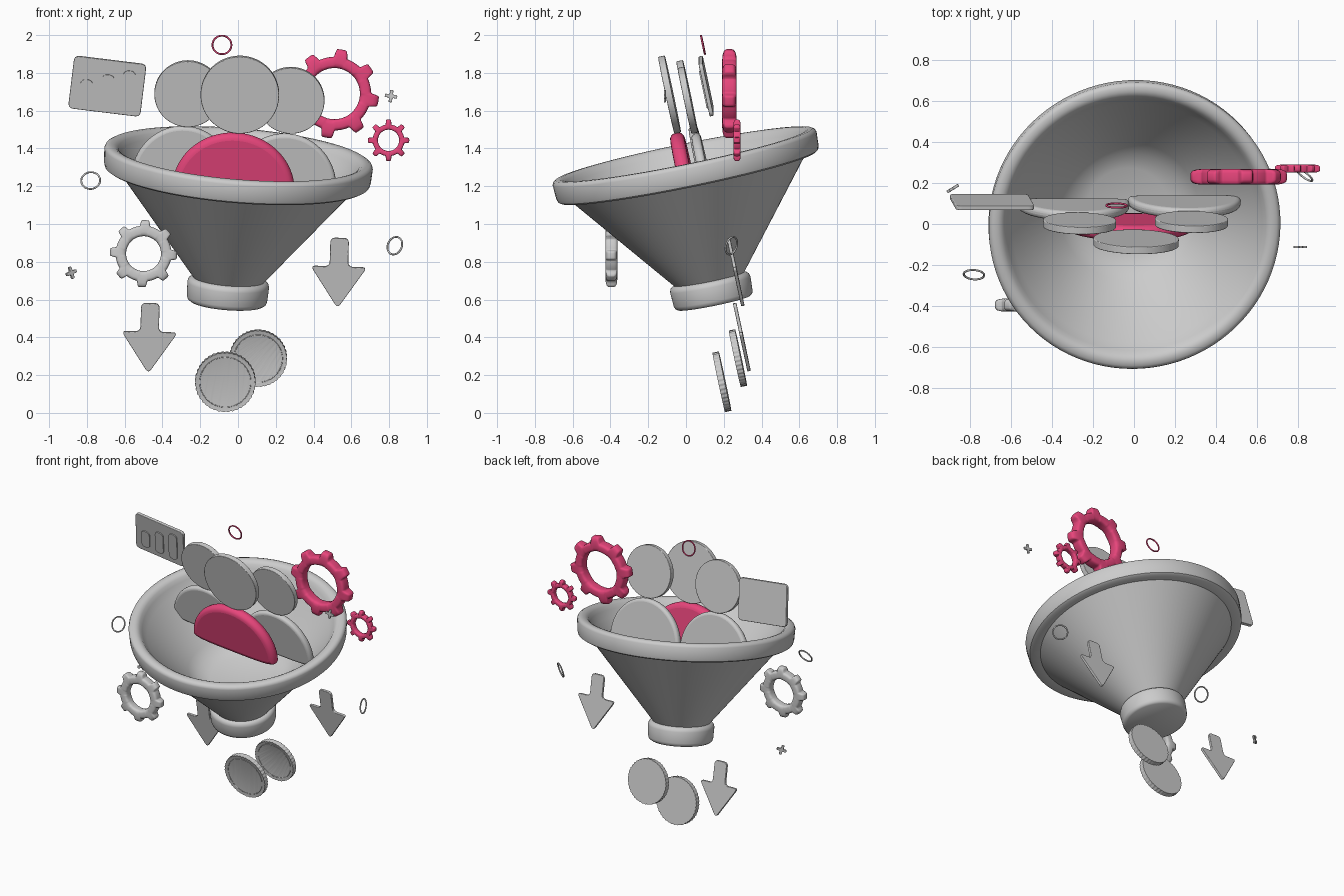
import bpy, bmesh
from math import sin, cos, pi, radians, copysign
from mathutils import Matrix, Vector, Euler

if "Cube" in bpy.data.objects:
    bpy.data.objects.remove(bpy.data.objects["Cube"])

LEAN, ROLL = 12, 4.7          # shared tilt of the whole composition
pink = bpy.data.materials.new("pink")
pink.diffuse_color = (0.8, 0.06, 0.2, 1)
pink.use_nodes = True
pink.node_tree.nodes["Principled BSDF"].inputs["Base Color"].default_value = pink.diffuse_color
UPRIGHT = Matrix.Rotation(pi / 2, 4, 'X')   # local XY outline -> faces -y


def spow(v, e):
    return copysign(abs(v) ** e, v)


def finish(bm, name, loc, rot=(LEAN, ROLL, 0), mat=None, upright=True, bevel=0, angle=35):
    bmesh.ops.recalc_face_normals(bm, faces=bm.faces)
    me = bpy.data.meshes.new(name)
    bm.to_mesh(me)
    bm.free()
    ob = bpy.data.objects.new(name, me)
    bpy.context.collection.objects.link(ob)
    m = Matrix.Translation(loc) @ Euler([radians(a) for a in rot]).to_matrix().to_4x4()
    ob.matrix_world = m @ UPRIGHT if upright else m
    if mat:
        me.materials.append(mat)
    bpy.ops.object.select_all(action='DESELECT')
    bpy.context.view_layer.objects.active = ob
    ob.select_set(True)
    bpy.ops.object.shade_smooth_by_angle(angle=radians(angle))
    if bevel:
        b = ob.modifiers.new("bevel", 'BEVEL')
        b.width, b.segments, b.limit_method = bevel, 4, 'ANGLE'
        b.angle_limit, b.use_clamp_overlap = radians(50), False
    return ob


def grid(sections, close_section):
    """Skin a closed ring of cross-sections."""
    bm = bmesh.new()
    rows = [[bm.verts.new(p) for p in s] for s in sections]
    k = len(rows[0])
    for i, a in enumerate(rows):
        b = rows[(i + 1) % len(rows)]
        for j in range(k if close_section else k - 1):
            bm.faces.new((a[j], b[j], b[(j + 1) % k], a[(j + 1) % k]))
    bmesh.ops.remove_doubles(bm, verts=bm.verts, dist=1e-5)
    return bm


def plate(name, outline, thick, loc, bevel=0.004, recess=None, **kw):
    """Extruded flat outline, optionally with a sunken front face."""
    bm = bmesh.new()
    f = bm.faces.new([bm.verts.new((x, y, -thick / 2)) for x, y in outline])
    new = bmesh.ops.extrude_face_region(bm, geom=[f])['geom']
    bmesh.ops.translate(bm, verts=[g for g in new if isinstance(g, bmesh.types.BMVert)], vec=(0, 0, thick))
    bmesh.ops.recalc_face_normals(bm, faces=bm.faces)
    if recess:
        front = [g for g in bm.faces if g.normal.z > 0.9]
        bmesh.ops.inset_region(bm, faces=front, thickness=recess[0])
        bmesh.ops.translate(bm, verts=list(front[0].verts), vec=(0, 0, -recess[1]))
    return finish(bm, name, loc, bevel=bevel, **kw)


def rounded(pts, r, seg=8):
    out = []
    for i, p in enumerate(pts):
        p, a, b = Vector(p), Vector(pts[i - 1]), Vector(pts[(i + 1) % len(pts)])
        s, e = p + (a - p).normalized() * r, p + (b - p).normalized() * r
        out += [s.lerp(p, t / seg).lerp(p.lerp(e, t / seg), t / seg) for t in range(seg + 1)]
    return out


def circle(r, n=72):
    return [(r * cos(2 * pi * i / n), r * sin(2 * pi * i / n)) for i in range(n)]


def rect(w, h):
    return [(-w / 2, -h / 2), (w / 2, -h / 2), (w / 2, h / 2), (-w / 2, h / 2)]


def dome(w, h, base=0.045, n=72):
    out = []
    for i in range(n):
        c, s = cos(2 * pi * i / n), sin(2 * pi * i / n)
        out.append((w * c, h * s) if s >= 0 else (w * spow(c, 0.5), base * spow(s, 0.7)))
    return out


def gear(name, r_out, r_body, r_in, thick, loc, phase, mat=None, n=192, k=16):
    secs = []
    for i in range(n):
        a = 2 * pi * i / n
        t = min(1, max(0, (cos(8 * (a - radians(phase))) - 0.02) / 0.68))
        t = t * t * (3 - 2 * t)
        ro = r_body + (r_out - r_body) * t
        sec = []
        for j in range(k):
            q = 2 * pi * (j + 0.5) / k
            u = spow(cos(q), 0.5)
            r = (ro + r_in) / 2 + (ro - r_in) / 2 * u
            z = thick / 2 * spow(sin(q), 0.5) * (1 - 0.2 * t * max(0, u))
            sec.append((r * cos(a), r * sin(a), z))
        secs.append(sec)
    finish(grid(secs, True), name, loc, rot=(0, 0, 0), mat=mat, angle=60)


def ring(name, r, tube, loc, rot, mat=None):
    secs = [[((r + tube * cos(q)) * cos(a), (r + tube * cos(q)) * sin(a), tube * sin(q))
             for q in [2 * pi * j / 8 for j in range(8)]]
            for a in [2 * pi * i / 48 for i in range(48)]]
    finish(grid(secs, True), name, loc, rot=rot, mat=mat, angle=60)


# Funnel: bowl, rim, cone and closed spout collar in one turned profile
profile = [(0, -0.39), (0.2, -0.385), (0.28, -0.36), (0.34, -0.31), (0.595, -0.025), (0.625, 0.02),
           (0.64, 0.045), (0.655, 0.056), (0.67, 0.061), (0.693, 0.06), (0.707, 0.052), (0.713, 0.038),
           (0.709, -0.035), (0.703, -0.055), (0.688, -0.064), (0.635, -0.064), (0.19, -0.615), (0.2, -0.618),
           (0.212, -0.628), (0.217, -0.645), (0.213, -0.72), (0.208, -0.736), (0.195, -0.745), (0, -0.745)]
lathe = [[(r * cos(a), r * sin(a), z) for r, z in profile] for a in [2 * pi * i / 96 for i in range(96)]]
finish(grid(lathe, False), "funnel", (0, 0, 1.31), rot=(11.5, ROLL, 0), upright=False, angle=40)

# Three figures: head discs and rounded shoulders
for name, r, loc in (("left_head", 0.178, (-0.265, 0.003, 1.69)),
                     ("middle_head", 0.208, (0.01, -0.087, 1.685)),
                     ("right_head", 0.178, (0.28, 0.01, 1.655))):
    plate(name, circle(r), 0.036, loc)
plate("left_shoulders", dome(0.272, 0.29), 0.05, (-0.295, 0.095, 1.235), bevel=0.02)
plate("right_shoulders", dome(0.275, 0.29), 0.05, (0.245, 0.11, 1.195), bevel=0.02)
plate("middle_shoulders", dome(0.325, 0.31), 0.078, (-0.025, 0.012, 1.18), bevel=0.035, mat=pink)

# Chart card with three raised bars
card_rot = (LEAN, 7, 0)
card_loc = Vector((-0.692, 0.107, 1.73))
turn = Euler([radians(a) for a in card_rot]).to_matrix()
plate("chart_card", rounded(rect(0.385, 0.285), 0.03), 0.022, card_loc, rot=card_rot)
for i, h in enumerate((0.13, 0.17, 0.205)):
    off = turn @ Vector((-0.11 + 0.11 * i, -0.011, -0.105 + h / 2))
    plate(f"chart_bar_{i + 1}", rounded(rect(0.066, h), 0.032), 0.014, card_loc + off,
          bevel=0, rot=card_rot)

# Gears
gear("large_gear", 0.237, 0.195, 0.135, 0.078, (0.51, 0.23, 1.69), 80, pink)
gear("small_gear", 0.11, 0.084, 0.056, 0.04, (0.797, 0.27, 1.443), 0, pink)
gear("grey_gear", 0.178, 0.148, 0.092, 0.065, (-0.50, -0.395, 0.843), -3)

# Downward arrows
arrow = [(-0.049, 0.18), (-0.049, 0.025), (-0.149, 0.025), (0, -0.2), (0.149, 0.025), (0.049, 0.025), (0.049, 0.18)]
for name, loc in (("right_arrow", (0.533, 0.262, 0.75)), ("left_arrow", (-0.469, 0.295, 0.405))):
    plate(name, rounded(arrow, 0.028), 0.018, loc, rot=(LEAN, 1.8, 0))

# Coins with reeded edges and a sunken face
for name, r, loc in (("front_coin", 0.161, (-0.067, 0.19, 0.165)), ("back_coin", 0.153, (0.107, 0.275, 0.29))):
    reeded = [((r - 0.003 * (i // 2 % 2)) * cos(2 * pi * i / 160), (r - 0.003 * (i // 2 % 2)) * sin(2 * pi * i / 160))
              for i in range(160)]
    plate(name, reeded, 0.034, loc, bevel=0, recess=(0.012, 0.003))
    out = Euler((radians(LEAN), radians(ROLL), 0)).to_matrix() @ Vector((0, -0.014, 0))
    ring(name + "_inner_ring", r * 0.84, 0.002, Vector(loc) + out, (LEAN, ROLL, 0))

# Floating rings and plus signs
ring("top_ring", 0.05, 0.005, (-0.085, 0.09, 1.948), (LEAN, ROLL, 0), pink)
ring("left_ring", 0.05, 0.005, (-0.78, -0.247, 1.23), (-27, 0, -4))
ring("right_ring", 0.048, 0.005, (0.83, 0.24, 0.885), (-15, 0, -37))
a, b = 0.033, 0.009
plus = [(b, b), (b, a), (-b, a), (-b, b), (-a, b), (-a, -b), (-b, -b), (-b, -a), (b, -a), (b, -b), (a, -b), (a, b)]
plate("right_plus", rounded(plus, 0.006, 4), 0.01, (0.81, -0.112, 1.677), bevel=0.002, rot=(0, 8, 0))
plate("left_plus", rounded(plus, 0.006, 4), 0.014, (-0.883, 0.173, 0.742), bevel=0.003, rot=(0, -20, 32))
